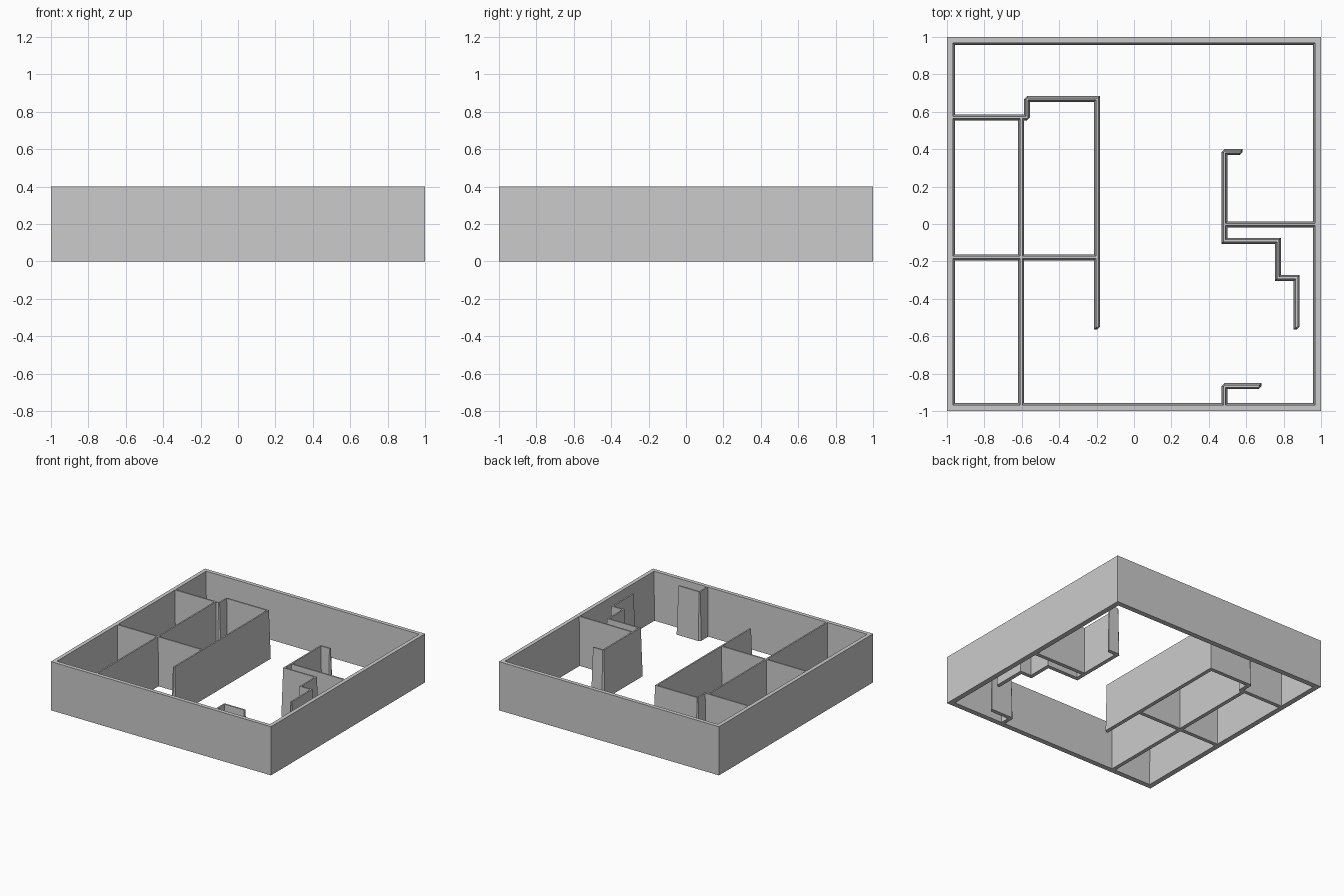
import bpy, bmesh

cube = bpy.data.objects.get("Cube")
if cube:
    bpy.data.objects.remove(cube, do_unlink=True)

HEIGHT = 0.4
FOOT, CREST = 0.016, 0.006      # half widths of a partition at floor and top

grey = bpy.data.materials.new("plaster_grey")
grey.use_nodes = True
colour = (0.6, 0.6, 0.6, 1)
grey.diffuse_color = colour
grey.node_tree.nodes["Principled BSDF"].inputs["Base Color"].default_value = colour


def finish(name, bm):
    bmesh.ops.recalc_face_normals(bm, faces=bm.faces[:])
    mesh = bpy.data.meshes.new(name)
    bm.to_mesh(mesh)
    bm.free()
    mesh.materials.append(grey)
    bpy.context.collection.objects.link(bpy.data.objects.new(name, mesh))


def post_outline(r):
    """Square with two opposite corners cut off."""
    return [(r, r), (0, r), (-r, 0), (-r, -r), (0, -r), (r, 0)]


def partition(name, path):
    """Thin tapered wall following straight legs."""
    bm = bmesh.new()
    for ends in zip(path, path[1:]):
        leg = bmesh.new()
        for x, y in ends:
            for r, z in ((FOOT, 0), (CREST, HEIGHT)):
                for dx, dy in post_outline(r):
                    leg.verts.new((x + dx, y + dy, z))
        hull = bmesh.ops.convex_hull(leg, input=leg.verts[:])
        spare = {v for v in hull["geom_interior"] + hull["geom_unused"]
                 if isinstance(v, bmesh.types.BMVert)}
        bmesh.ops.delete(leg, geom=list(spare), context="VERTS")
        bmesh.ops.dissolve_limit(leg, angle_limit=0.01,
                                 verts=leg.verts[:], edges=leg.edges[:])
        part = bpy.data.meshes.new("leg")
        leg.to_mesh(part)
        leg.free()
        bm.from_mesh(part)
        bpy.data.meshes.remove(part)
    finish(name, bm)


# Square outer wall, its inner face leaning slightly outward towards the top
bm = bmesh.new()
rings = []
for half, z in ((1, 0), (1, HEIGHT), (0.968, HEIGHT), (0.957, 0)):
    rings.append([bm.verts.new((sx * half, sy * half, z))
                  for sx, sy in ((-1, -1), (1, -1), (1, 1), (-1, 1))])
for a, b in zip(rings, rings[1:] + rings[:1]):
    for i in range(4):
        j = (i + 1) % 4
        bm.faces.new((a[i], a[j], b[j], b[i]))
finish("outer_wall", bm)

# Rooms on the right-hand side
partition("right_corridor_wall", [(-0.975, 0.57), (-0.572, 0.57), (-0.572, 0.668),
                                  (-0.197, 0.668), (-0.197, -0.548)])
partition("right_long_wall", [(-0.603, 0.57), (-0.603, -0.975)])
partition("right_cross_wall", [(-0.975, -0.178), (-0.197, -0.178)])

# Rooms on the left-hand side
partition("left_stepped_wall", [(0.565, 0.385), (0.484, 0.385), (0.484, -0.09),
                                (0.77, -0.09), (0.77, -0.288),
                                (0.87, -0.288), (0.87, -0.548)])
partition("left_cross_wall", [(0.484, -0.002), (0.975, -0.002)])
partition("front_nook_wall", [(0.665, -0.867), (0.484, -0.867), (0.484, -0.975)])
